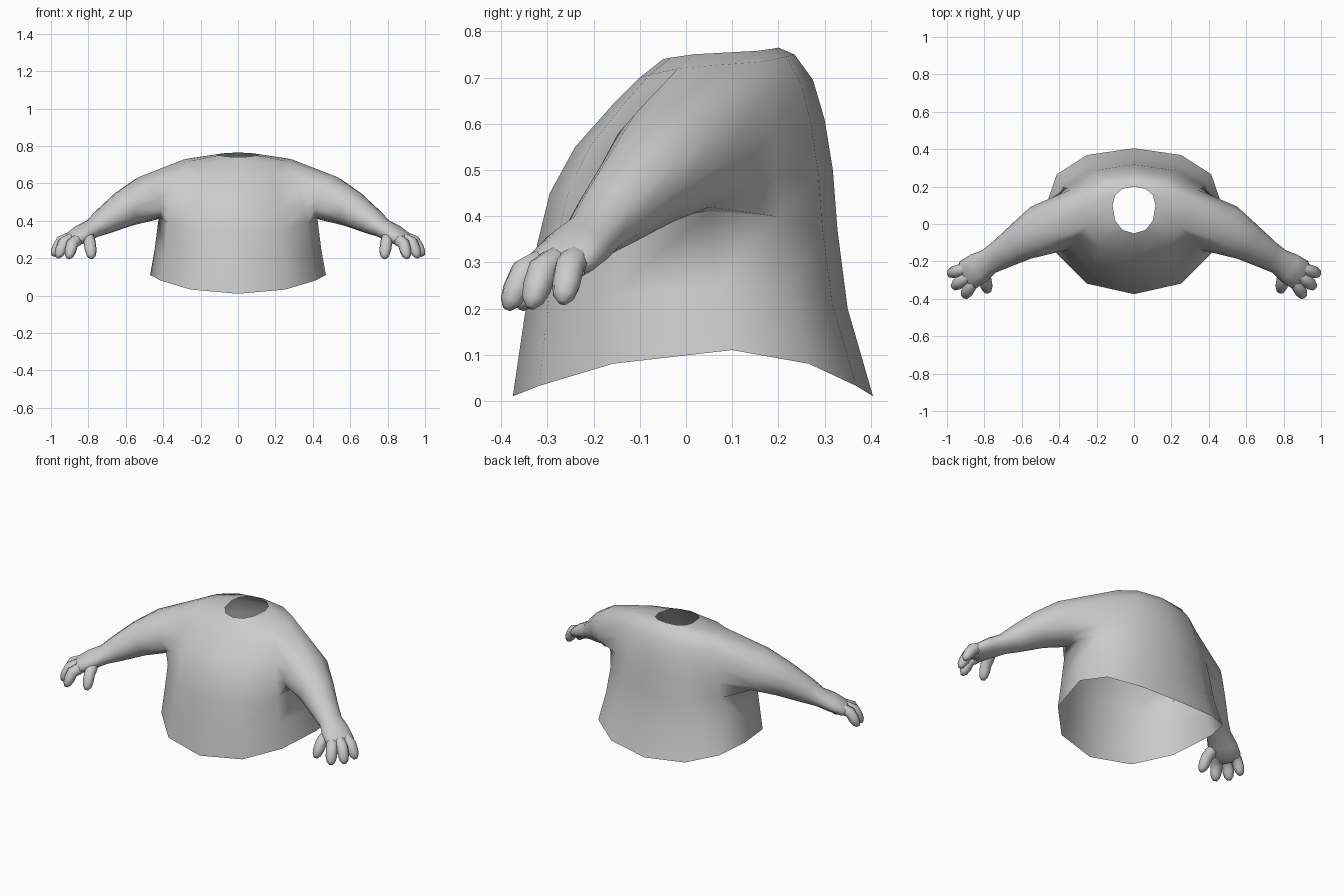
import bpy, bmesh
from math import sin, cos, pi
from mathutils import Vector

if "Cube" in bpy.data.objects:
    bpy.data.objects.remove(bpy.data.objects["Cube"])

UP = Vector((0, 0, 1))


def finish(bm, name):
    """Turn a right-half bmesh into a smooth object mirrored across x."""
    bmesh.ops.recalc_face_normals(bm, faces=bm.faces)
    for f in bm.faces:
        f.smooth = True
    me = bpy.data.meshes.new(name)
    bm.to_mesh(me)
    bm.free()
    ob = bpy.data.objects.new(name, me)
    bpy.context.collection.objects.link(ob)
    mod = ob.modifiers.new("mirror", 'MIRROR')
    mod.use_clip = True
    mod.merge_threshold = 0.0005
    return ob


def skin(bm, a, b):
    """Join two closed loops of equal length with quads."""
    n = len(a)
    for k in range(n):
        bm.faces.new((a[k], a[(k + 1) % n], b[(k + 1) % n], b[k]))


def tube(bm, path, sides, first=None):
    """Loft elliptical rings (x, y, z, half width, half height), capped at the end."""
    pts = [Vector(p[:3]) for p in path]
    prev = first
    for i, (c, p) in enumerate(zip(pts, path)):
        d = (pts[min(i + 1, len(pts) - 1)] - pts[max(i - 1, 0)]).normalized()
        back = UP.cross(d).normalized()
        up = d.cross(back)
        ring = [bm.verts.new(c + up * cos(2 * pi * k / sides) * p[4]
                             + back * sin(2 * pi * k / sides) * p[3]) for k in range(sides)]
        if prev:
            skin(bm, prev, ring)
        prev = ring
    bm.faces.new(prev)


# Torso: each row is front (y, z), side (x, y, z), back (y, z), hem to neck
ROWS = [
    ((-.375, .01), (.47, .10, .11), (.405, .01)),
    ((-.350, .18), (.445, .07, .25), (.350, .20)),
    ((-.322, .34), (.425, .05, .41), (.328, .37)),
    ((-.295, .45), (.40, .05, .48), (.318, .50)),
    ((-.240, .55), (.38, .05, .57), (.300, .61)),
    ((-.160, .64), (.34, .06, .66), (.275, .695)),
    ((-.100, .70), (.29, .08, .728), (.235, .75)),
    ((-.050, .74), (.115, .10, .755), (.200, .765)),
]
COLS = 6
bm = bmesh.new()
grid = []
for (fy, fz), (sx, sy, sz), (by, bz) in ROWS:
    row = []
    for j in range(COLS + 1):
        t = pi * j / COLS
        c = abs(cos(t)) ** 0.88
        ey, ez = (fy, fz) if j < COLS / 2 else (by, bz)
        x = sx * max(sin(t), 0) ** 0.9 if 0 < j < COLS else 0
        row.append(bm.verts.new((x, sy + (ey - sy) * c, sz + (ez - sz) * c * c)))
    grid.append(row)
for i in range(len(ROWS) - 1):
    for j in range(COLS):
        if not (2 <= i < 6 and 2 <= j < 4):     # leave the arm opening
            bm.faces.new((grid[i][j], grid[i][j + 1], grid[i + 1][j + 1], grid[i + 1][j]))

# Arm and palm grow out of the opening
loop = [(6, 3), (6, 4), (5, 4), (4, 4), (3, 4), (2, 4), (2, 3), (2, 2), (3, 2), (4, 2), (5, 2), (6, 2)]
ARM = [
    (.485, -.030, .520, .140, .125),
    (.605, -.095, .465, .105, .100),
    (.715, -.165, .397, .080, .072),
    (.775, -.200, .360, .070, .052),
    (.830, -.235, .332, .083, .050),
    (.885, -.270, .300, .085, .040),
    (.912, -.287, .282, .060, .022),
]
tube(bm, ARM, 12, [grid[i][j] for i, j in loop])
finish(bm, "torso_and_arms")

# Fingers and thumb: base, knuckle, tip
DIGITS = {
    "outer_finger": ((.86, -.225, .320), (.945, -.252, .290), (.982, -.264, .228)),
    "middle_finger": ((.86, -.260, .315), (.930, -.310, .285), (.958, -.332, .218)),
    "inner_finger": ((.84, -.280, .310), (.886, -.350, .278), (.902, -.380, .215)),
    "thumb": ((.80, -.265, .320), (.792, -.318, .280), (.784, -.352, .215)),
}
for name, (a, b, c) in DIGITS.items():
    a, b, c = Vector(a), Vector(b), Vector(c)
    end = c + (c - b).normalized() * .018
    path = [(*a, .030, .030), (*a.lerp(b, .6), .033, .033), (*b, .033, .032),
            (*b.lerp(c, .6), .032, .030), (*c, .025, .023), (*end, .010, .010)]
    bm = bmesh.new()
    tube(bm, path, 8)
    finish(bm, name)
